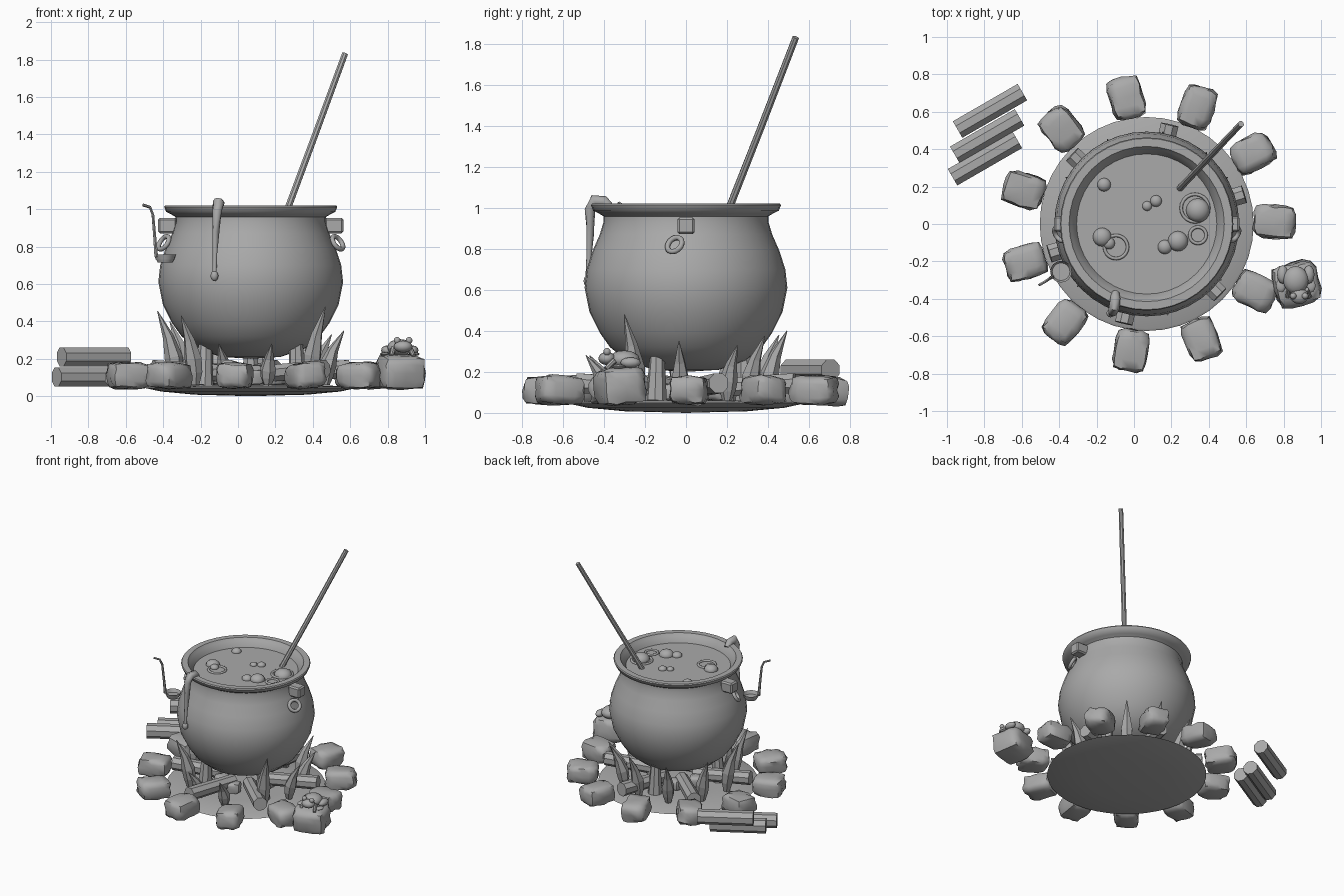
import bpy, bmesh, math, random
from mathutils import Vector, Matrix, Euler

if "Cube" in bpy.data.objects:
    bpy.data.objects.remove(bpy.data.objects["Cube"])

random.seed(4)
CX = 0.068  # pot axis
grey = bpy.data.materials.new("stone_grey")
grey.diffuse_color = (0.4, 0.4, 0.4, 1)
grey.use_nodes = True
grey.node_tree.nodes["Principled BSDF"].inputs["Base Color"].default_value = grey.diffuse_color


def finish(name, bm, smooth=40):
    bmesh.ops.recalc_face_normals(bm, faces=bm.faces)
    me = bpy.data.meshes.new(name)
    bm.to_mesh(me)
    bm.free()
    me.materials.append(grey)
    ob = bpy.data.objects.new(name, me)
    bpy.context.collection.objects.link(ob)
    if smooth:
        bpy.ops.object.select_all(action='DESELECT')
        ob.select_set(True)
        bpy.context.view_layer.objects.active = ob
        bpy.ops.object.shade_smooth_by_angle(angle=math.radians(smooth))
    return ob


def polar(r, deg, z):
    a = math.radians(deg)
    return Vector((CX + r * math.cos(a), r * math.sin(a), z))


def lathe(name, profile, n=40, smooth=50):
    bm = bmesh.new()
    vs = [bm.verts.new((r, 0, z)) for r, z in profile]
    es = [bm.edges.new(p) for p in zip(vs, vs[1:])]
    bmesh.ops.spin(bm, geom=vs + es, axis=(0, 0, 1), cent=(0, 0, 0),
                   angle=2 * math.pi, steps=n)
    bmesh.ops.remove_doubles(bm, verts=bm.verts, dist=1e-4)
    bmesh.ops.translate(bm, verts=bm.verts, vec=(CX, 0, 0))
    return finish(name, bm, smooth)


def tube(name, path, radii, n=8, smooth=40):
    """Round section swept along a path with a radius at each point."""
    bm = bmesh.new()
    pts = [Vector(p) for p in path]
    rings = []
    for i, p in enumerate(pts):
        d = pts[min(i + 1, len(pts) - 1)] - pts[max(i - 1, 0)]
        q = d.to_track_quat('Z', 'Y')
        rings.append([bm.verts.new(p + q @ Vector((radii[i] * math.cos(t), radii[i] * math.sin(t), 0)))
                      for t in (2 * math.pi * (k + .5) / n for k in range(n))])
    for a, b in zip(rings, rings[1:]):
        for k in range(n):
            bm.faces.new((a[k], a[(k + 1) % n], b[(k + 1) % n], b[k]))
    bm.faces.new(rings[0])
    bm.faces.new(rings[-1])
    return finish(name, bm, smooth)


def ball(name, loc, size, seg=16):
    bm = bmesh.new()
    bmesh.ops.create_uvsphere(bm, u_segments=seg, v_segments=seg // 2, radius=1)
    bmesh.ops.transform(bm, verts=bm.verts,
                        matrix=Matrix.Translation(loc) @ Matrix.Diagonal((*size, 1)))
    return finish(name, bm, 60)


def ring(name, loc, major, minor, rot=(0, 0, 0)):
    bm = bmesh.new()
    bmesh.ops.create_circle(bm, segments=8, radius=minor,
                            matrix=Matrix.Translation((major, 0, 0)) @ Matrix.Rotation(math.pi / 2, 4, 'X'))
    bmesh.ops.spin(bm, geom=bm.verts[:] + bm.edges[:], axis=(0, 0, 1), cent=(0, 0, 0),
                   angle=2 * math.pi, steps=20)
    bmesh.ops.remove_doubles(bm, verts=bm.verts, dist=1e-4)
    bmesh.ops.transform(bm, verts=bm.verts,
                        matrix=Matrix.Translation(loc) @ Euler(rot).to_matrix().to_4x4())
    return finish(name, bm, 60)


def rock(name, loc, size, yaw):
    """Lumpy rounded block."""
    bm = bmesh.new()
    bmesh.ops.create_cube(bm, size=2)
    bmesh.ops.subdivide_edges(bm, edges=bm.edges[:], cuts=3, use_grid_fill=True)
    for v in bm.verts:
        s = sum(abs(c) ** 5 for c in v.co) ** 0.2
        v.co = v.co / s * random.uniform(.92, 1.06)
    tilt = Euler((random.uniform(-.08, .08), random.uniform(-.08, .08), math.radians(yaw)))
    bmesh.ops.transform(bm, verts=bm.verts, matrix=Matrix.Translation(loc) @
                        tilt.to_matrix().to_4x4() @ Matrix.Diagonal((*size, 1)))
    return finish(name, bm, 50)


# Hearth: shallow ash bed
lathe("ash_bed", [(0, 0), (.3, .008), (.48, .025), (.572, .045), (.56, .052), (.3, .06), (0, .062)])

# Ring of hearth stones
for i in range(11):
    a = 360 / 11 * i + 1
    rock("hearth_stone", polar(.682, a, .11), (.112, .09, .07), a + random.uniform(-9, 9))
rock("perch_stone", (.87, -.32, .13), (.122, .115, .092), 15)

# Cauldron with flared lip, inner wall and stew
lathe("cauldron", [(0, .2), (.16, .21), (.29, .255), (.37, .32), (.42, .39), (.47, .49), (.494, .61),
                   (.484, .7), (.455, .79), (.42, .87), (.402, .93), (.402, .958), (.425, .972), (.452, .985),
                   (.463, 1.012), (.458, 1.02), (.415, 1.02), (.402, 1.0), (.376, .965), (.37, .93), (0, .93)])
lathe("stew", [(0, .958), (.378, .958)])
for a in (-30, 90, 210):
    tube("cauldron_leg", [polar(.29, a, .06), polar(.28, a, .28)], [.052, .036], 8)

# Side lugs with hanging rings
for s in (-1, 1):
    bm = bmesh.new()
    bmesh.ops.create_cube(bm, size=1, matrix=Matrix.Translation((CX + s * .445, 0, .912)) @
                          Matrix.Diagonal((.1, .082, .082, 1)))
    bmesh.ops.bevel(bm, geom=bm.edges[:], offset=.01, segments=1, affect='EDGES')
    finish("lug", bm, 0)
    ring("lug_ring", (CX + s * .465, -.055, .82), .04, .013,
         (math.radians(55), math.radians(s * 25), math.radians(s * 40)))

# Stirring stick
tube("stirring_stick", [(.235, .18, .92), (.41, .365, 1.39), (.572, .535, 1.83)], [.019, .018, .017], 8)

# Bubbles and ripples on the stew
for x, y, r in ((-.16, .21, .036), (.07, .096, .026), (.118, .123, .031), (.342, .073, .064),
                (-.17, -.07, .05), (-.134, -.103, .032), (.235, -.092, .054), (.165, -.123, .038)):
    ball("bubble", (x, y, .96), (r, r, r * .75))
for x, y, r in ((.326, .085, .074), (-.096, -.123, .062), (.342, -.06, .044)):
    ring("ripple", (x, y, .96), r, .009)

# Slime drip over the lip
tube("slime_drip", [(-.1, -.37, 1.0), (-.1, -.40, 1.03), (-.105, -.445, 1.035), (-.112, -.468, .99),
                    (-.118, -.466, .88), (-.124, -.474, .75), (-.126, -.478, .66)],
     [.022, .028, .03, .026, .019, .012, .012], 10, 60)
ball("drip_bead", (-.126, -.478, .643), (.021, .021, .028))

# Ladle hanging at the side
bm = bmesh.new()
bmesh.ops.create_cone(bm, cap_ends=True, segments=16, radius1=.04, radius2=.058, depth=.042,
                      matrix=Matrix.Translation((-.39, -.255, .736)))
top = max(bm.faces, key=lambda f: f.calc_center_median().z)
bmesh.ops.inset_region(bm, faces=[top], thickness=.008)
bmesh.ops.translate(bm, verts=top.verts[:], vec=(0, 0, -.025))
finish("ladle_bowl", bm)
tube("ladle_handle", [(-.437, -.283, .745), (-.445, -.288, .85), (-.455, -.295, .97),
                      (-.47, -.305, 1.01), (-.508, -.327, 1.022)], [.011, .009, .008, .008, .008], 6)

# Firewood under the pot
for a in (17, 77, 137, 197, 257, 316):
    tube("fire_log", [polar(.12, a, .12), polar(.545, a, .145)], [.048, .052], 8)
for k in range(7):
    rock("ember", polar(.17, k * 51 + 20, .1), (.05, .045, .04), k * 40)

# Spare log stack
for x, y, z in ((-.77, .605, .21), (-.785, .47, .103), (-.797, .35, .103)):
    d = Vector((math.cos(math.radians(30)), math.sin(math.radians(30)), 0)) * .2
    tube("spare_log", [Vector((x, y, z)) - d, Vector((x, y, z)) + d], [.055, .055], 8, 0)

# Flames: pointed blades leaning outward
for a, h in ((-4, .35), (-37, .48), (30, .33), (50, .375), (80, .4), (115, .38),
             (150, .4), (185, .455), (222, .43), (250, .28), (283, .28)):
    path = [polar(.40 + .1 * t * t, a, .06 + (h - .06) * t) for t in (0, .18, .38, .65, 1)]
    w = .035 + .03 * h
    tube("flame", path, [w * .5, w * .9, w, w * .62, .002], 6, 0)

# Frog sitting on the perch stone
F = Vector((.865, -.30, .22))
ball("frog_body", F + Vector((0, 0, .04)), (.068, .075, .045))
ball("frog_head", F + Vector((.018, -.085, .045)), (.05, .042, .032))
for s in (-1, 1):
    ball("frog_eye", F + Vector((.018 + s * .032, -.085, .078)), (.018, .018, .019), 12)
    ball("frog_thigh", F + Vector((s * .07, .03, .025)), (.03, .05, .026), 12)
    ball("frog_foot", F + Vector((s * .08, -.03, .005)), (.026, .035, .01), 12)
    tube("frog_arm", [F + Vector((.01 + s * .045, -.05, .035)), F + Vector((.015 + s * .06, -.09, -.005))],
         [.015, .012], 8)
